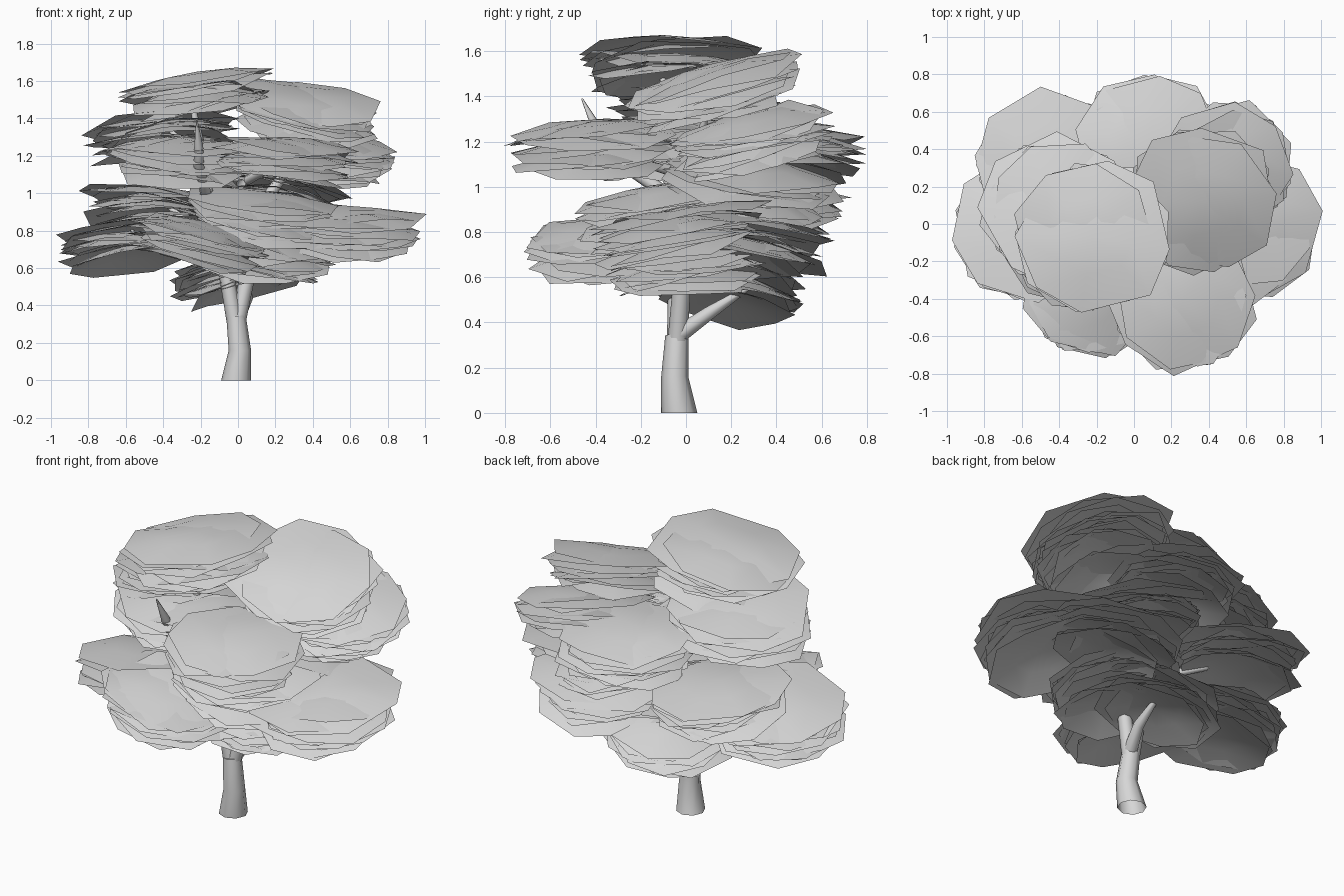
import bpy
import bmesh
import math
import random
from mathutils import Vector

random.seed(4)
if "Cube" in bpy.data.objects:
    bpy.data.objects.remove(bpy.data.objects["Cube"], do_unlink=True)

# One plain grey for the whole tree
grey = bpy.data.materials.new("pale_grey")
grey.use_nodes = True
colour = (0.68, 0.68, 0.68, 1)
grey.diffuse_color = colour
grey.node_tree.nodes["Principled BSDF"].inputs["Base Color"].default_value = colour

UP = Vector((0, 0, 1))
SIDES = 8
LAYERS = 11


def finish(name, bm):
    """Turn a bmesh into a smooth shaded, coloured object."""
    mesh = bpy.data.meshes.new(name)
    bm.to_mesh(mesh)
    bm.free()
    mesh.materials.append(grey)
    obj = bpy.data.objects.new(name, mesh)
    bpy.context.collection.objects.link(obj)
    bpy.ops.object.select_all(action="DESELECT")
    obj.select_set(True)
    bpy.context.view_layer.objects.active = obj
    bpy.ops.object.shade_smooth_by_angle(angle=math.radians(60))
    return obj


def bridge(bm, lower, upper):
    """Join two vertex rings with quads."""
    for i in range(SIDES):
        j = (i + 1) % SIDES
        bm.faces.new((lower[i], lower[j], upper[j], upper[i]))


def limb(name, path):
    """Tapered tube, open below, through points given as (x, y, z, radius)."""
    bm = bmesh.new()
    points = [Vector(p[:3]) for p in path]
    rings = []
    for k, centre in enumerate(points):
        along = points[min(k + 1, len(points) - 1)] - points[max(k - 1, 0)]
        if centre.z == 0:
            along = UP
        turn = UP.rotation_difference(along.normalized())
        ring = []
        for i in range(SIDES):
            a = math.tau * i / SIDES
            spoke = Vector((math.cos(a), math.sin(a), 0)) * path[k][3]
            ring.append(bm.verts.new(centre + turn @ spoke))
        rings.append(ring)
    for lower, upper in zip(rings, rings[1:]):
        bridge(bm, lower, upper)
    bm.faces.new(rings[-1])
    return finish(name, bm)


def leaf_sheet(bm, centre, normal, radius):
    """Thin, slightly domed, irregular eight-sided sheet."""
    turn = UP.rotation_difference(normal.normalized())
    start = random.uniform(0, math.tau)
    inner, outer = [], []
    for i in range(SIDES):
        a = start + math.tau * (i + random.uniform(-0.15, 0.15)) / SIDES
        spoke = Vector((math.cos(a), math.sin(a), 0)) * radius
        spoke *= random.uniform(0.95, 1.05)
        drop = UP * random.uniform(0.03, 0.07)
        inner.append(bm.verts.new(centre + turn @ (spoke / 2 - drop / 4)))
        outer.append(bm.verts.new(centre + turn @ (spoke - drop)))
    bridge(bm, outer, inner)
    middle = bm.verts.new(centre)
    for i in range(SIDES):
        bm.faces.new((inner[i], inner[(i + 1) % SIDES], middle))


def jitter(amount):
    """Random sideways offset."""
    return Vector((random.uniform(-amount, amount), random.uniform(-amount, amount), 0))


def foliage(name, x, y, z, radius, lean_x, lean_y):
    """Stack of nested leaf sheets; the topmost is the widest."""
    bm = bmesh.new()
    lean = Vector((lean_x, lean_y, 1))
    leaf_sheet(bm, Vector((x, y, z)), lean, radius)
    for layer in range(1, LAYERS):
        t = layer / (LAYERS - 1)
        centre = Vector((x, y, z - 0.15 * t)) + jitter(0.05)
        size = radius * (random.uniform(0.87, 0.98) - 0.1 * t)
        leaf_sheet(bm, centre, lean + jitter(0.15), size)
    return finish(name, bm)


# Trunk and main limbs
limb("trunk", [(-0.01, -0.03, 0, 0.08), (0.01, -0.05, 0.16, 0.06),
               (-0.01, -0.04, 0.34, 0.052)])
limb("right_limb", [(-0.01, -0.04, 0.28, 0.045), (-0.06, -0.04, 0.55, 0.04),
                    (-0.15, -0.05, 0.9, 0.035), (-0.2, -0.1, 1.25, 0.025),
                    (-0.26, -0.1, 1.56, 0.01)])
limb("left_limb", [(-0.01, -0.04, 0.28, 0.045), (0.05, -0.02, 0.55, 0.04),
                   (0.13, 0, 0.94, 0.035), (0.26, 0.05, 1.12, 0.025),
                   (0.36, 0.1, 1.4, 0.01)])
limb("back_limb", [(0, -0.04, 0.34, 0.04), (0.05, 0.1, 0.44, 0.03),
                   (0.05, 0.27, 0.55, 0.012)])
limb("front_limb", [(-0.16, -0.06, 0.95, 0.03), (-0.21, -0.35, 1.15, 0.028),
                    (-0.21, -0.39, 1.25, 0.024), (-0.22, -0.46, 1.39, 0.004)])

# Foliage clumps: position, radius, lean
clumps = {
    "foliage_crown_right": (-0.22, -0.07, 1.65, 0.42, -0.17, 0.03),
    "foliage_crown_left": (0.36, 0.12, 1.53, 0.41, 0.14, -0.25),
    "foliage_upper_right": (-0.42, 0.08, 1.42, 0.41, -0.1, 0.16),
    "foliage_upper_left": (0.48, 0.28, 1.32, 0.38, 0.16, -0.2),
    "foliage_upper_back": (0.08, 0.42, 1.27, 0.38, -0.06, 0.04),
    "foliage_upper_front": (0.26, -0.41, 1.29, 0.4, 0.04, -0.12),
    "foliage_upper_inner": (-0.28, -0.08, 1.29, 0.4, 0.05, -0.08),
    "foliage_middle_back_right": (-0.45, 0.33, 1.03, 0.4, 0.06, 0.1),
    "foliage_middle_back_left": (0.22, 0.3, 1.11, 0.4, 0.18, 0.12),
    "foliage_middle_inner": (0.12, -0.08, 1.01, 0.42, 0.1, -0.14),
    "foliage_lower_right": (-0.58, 0, 0.84, 0.41, -0.1, 0.18),
    "foliage_lower_left": (0.59, -0.02, 0.91, 0.41, 0, -0.18),
    "foliage_lower_front": (-0.22, -0.32, 0.84, 0.4, 0.25, -0.06),
    "foliage_lower_back": (0.38, 0.27, 0.87, 0.38, -0.08, 0.16),
    "foliage_low_inner": (0.14, -0.02, 0.76, 0.38, 0.14, -0.14),
    "foliage_low_back": (-0.02, 0.2, 0.67, 0.36, -0.16, 0.16),
}
for name, clump in clumps.items():
    foliage(name, *clump)
    # Short twig carrying each outer clump
    x, y, z = clump[:3]
    if "inner" not in name and "crown" not in name and "low_" not in name:
        limb(name.replace("foliage", "twig"),
             [(x * 0.2, y * 0.15, z - 0.22, 0.026),
              (x * 0.7, y * 0.7, z - 0.15, 0.02), (x, y, z - 0.03, 0.005)])
